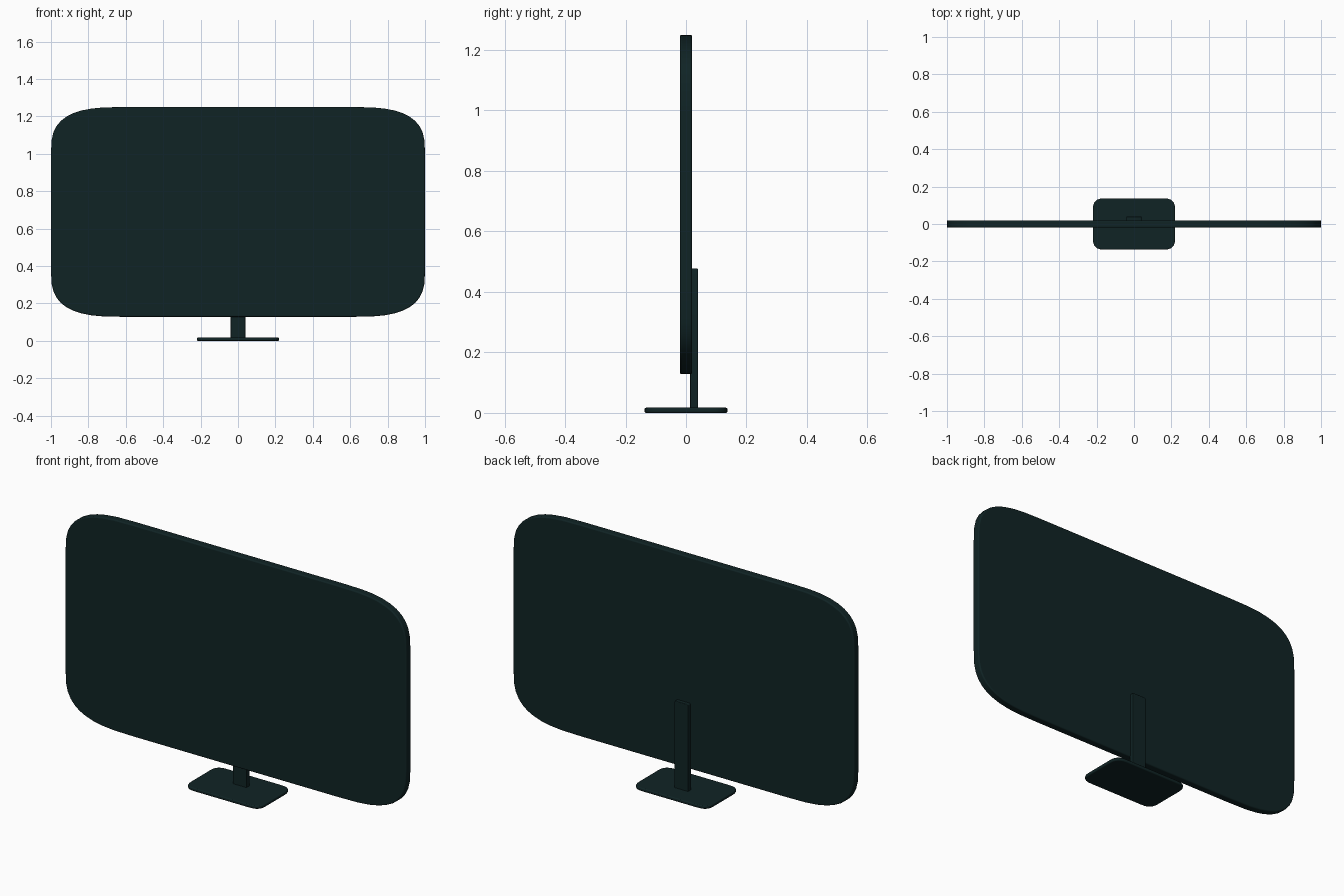
import bpy
import bmesh
from math import sin, cos, pi

cube = bpy.data.objects.get("Cube")
if cube:
    bpy.data.objects.remove(cube, do_unlink=True)

# Single dark teal finish
COLOUR = (0.005, 0.017, 0.018, 1)
teal = bpy.data.materials.new("dark_teal")
teal.use_nodes = True
teal.diffuse_color = COLOUR
teal.node_tree.nodes["Principled BSDF"].inputs["Base Color"].default_value = COLOUR


def outline(half_w, half_h, rx, ry, power, steps):
    """Rounded rectangle with superelliptic corners, counter-clockwise."""
    corner = []
    for i in range(steps + 1):
        a = pi / 2 * i / steps
        corner.append((half_w - rx + rx * abs(cos(a)) ** (2 / power),
                       half_h - ry + ry * abs(sin(a)) ** (2 / power)))
    points = []
    for sx, sy in ((1, 1), (-1, 1), (-1, -1), (1, -1)):
        arc = corner if sx * sy > 0 else corner[::-1]
        points += [(sx * x, sy * y) for x, y in arc]
    return points


def slab(name, points, depth, place, bevel):
    """Extrude an outline about its middle; place maps (u, v, w) to the world."""
    bm = bmesh.new()
    rings = [[bm.verts.new(place(u, v, w)) for u, v in points]
             for w in (-depth / 2, depth / 2)]
    bm.faces.new(rings[0][::-1])
    bm.faces.new(rings[1])
    n = len(points)
    for i in range(n):
        j = (i + 1) % n
        bm.faces.new((rings[0][i], rings[0][j], rings[1][j], rings[1][i]))
    bmesh.ops.recalc_face_normals(bm, faces=bm.faces)
    mesh = bpy.data.meshes.new(name)
    bm.to_mesh(mesh)
    bm.free()
    mesh.materials.append(teal)
    obj = bpy.data.objects.new(name, mesh)
    bpy.context.collection.objects.link(obj)

    # Soft rim on the edges
    mod = obj.modifiers.new("soft_rim", 'BEVEL')
    mod.width = bevel
    mod.segments = 3
    mod.limit_method = 'ANGLE'
    mod.angle_limit = pi / 4
    bpy.ops.object.select_all(action='DESELECT')
    obj.select_set(True)
    bpy.context.view_layer.objects.active = obj
    bpy.ops.object.shade_smooth_by_angle(angle=pi / 5)
    return obj


# Screen panel with wide soft corners
slab("screen_panel", outline(1.0, 0.561, 0.4, 0.25, 3, 10), 0.04,
     lambda u, v, w: (u, w, v + 0.689), 0.006)

# Neck standing behind the panel
slab("stand_neck", outline(0.04, 0.234, 0.006, 0.006, 2, 3), 0.026,
     lambda u, v, w: (u, w + 0.027, v + 0.243), 0.003)

# Flat rounded foot
slab("stand_base", outline(0.22, 0.137, 0.06, 0.06, 2.6, 6), 0.017,
     lambda u, v, w: (u, v, w + 0.0085), 0.005)
